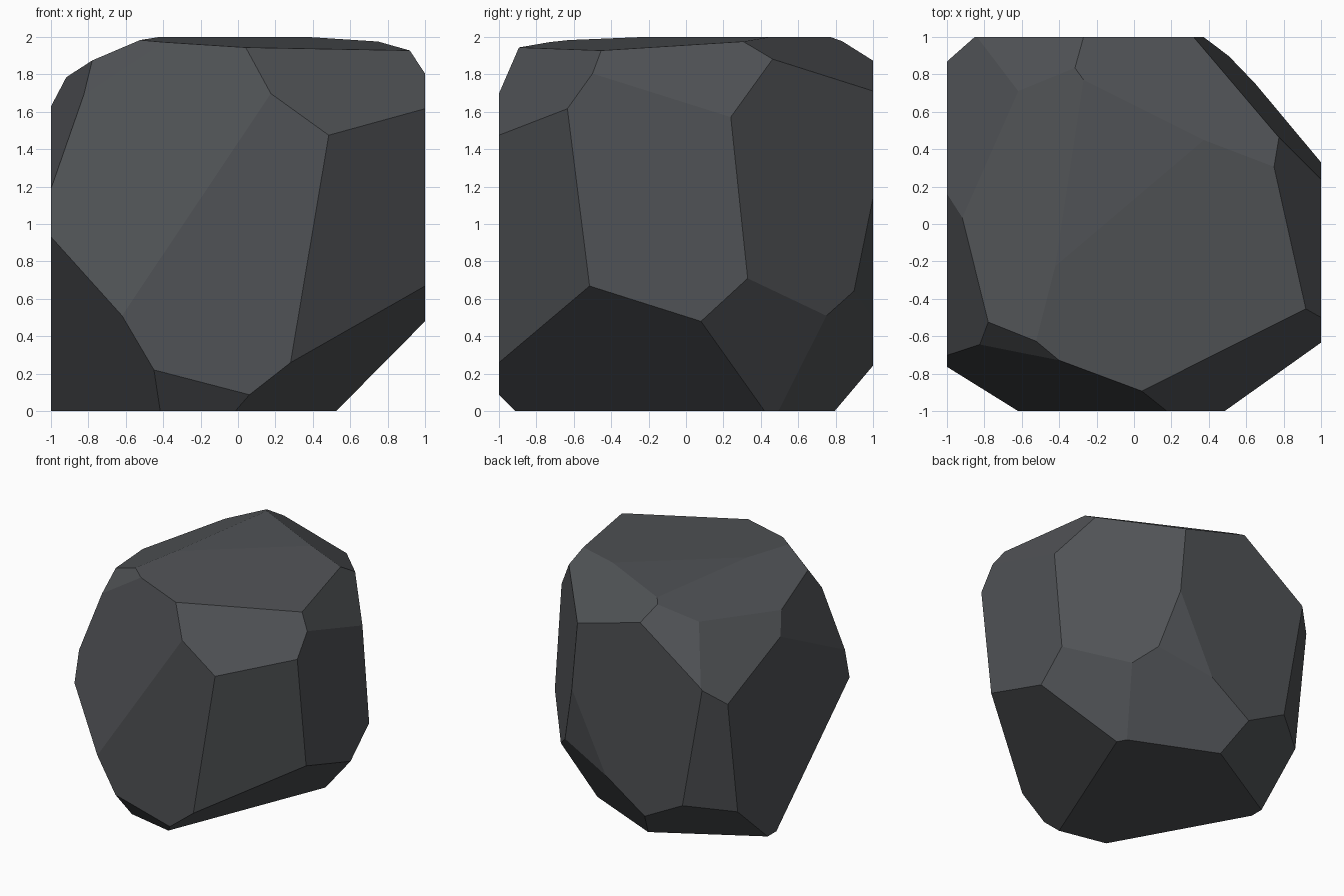
import bpy, bmesh
from mathutils import Vector

if "Cube" in bpy.data.objects:
    bpy.data.objects.remove(bpy.data.objects["Cube"])

# Each cut keeps the side where a*x + b*y + c*z <= d
CUTS = [
    # top facets
    (0.045, -0.053, 1, 1.993),
    (0.276, 0.552, 1, 2.351),
    (-0.401, 0.061, 1, 2.155),
    # upper bevels: back, back left, left, front left, front right, right
    (-0.714, 0.827, 1, 2.893),
    (-1.236, 0.43, 1, 2.934),
    (-2.7, -0.51, 1, 4.246),
    (-0.9, -1.19, 1, 3.20),
    (0.72, -1.4, 1, 3.224),
    (1.69, 0.315, 1, 3.337),
    # upright corner facets
    (-0.357, -1, 0.239, 1.343),
    (0.745, -1, -0.125, 1.177),
    (1, 0.879, 0.092, 1.355),
    (-0.765, 1, -0.138, 1.451),
    (0.268, 1, -0.131, 0.950),
    # undercuts: right, back right, back left, front left, front, front right
    (1.67, 0.92, -1, 1.264),
    (0.68, 1.55, -1, 1.095),
    (-0.52, 0.9, -1, 0.82),
    (-1.7, -0.95, -1, 1.494),
    (-0.26, -1.23, -1, 1.127),
    (0.783, -0.317, -1, 0.278),
]

# Block of stone, standing on the ground
bm = bmesh.new()
bmesh.ops.create_cube(bm, size=2)
bmesh.ops.translate(bm, verts=bm.verts, vec=(0, 0, 1))

# Chip off one flat facet per cut and cap the opening
for a, b, c, d in CUTS:
    n = Vector((a, b, c))
    bmesh.ops.bisect_plane(
        bm, geom=bm.verts[:] + bm.edges[:] + bm.faces[:], dist=1e-5,
        plane_co=n * (d / n.length_squared), plane_no=n, clear_outer=True)
    rim = [e for e in bm.edges if e.is_boundary]
    if rim:
        bmesh.ops.holes_fill(bm, edges=rim, sides=0)
bmesh.ops.recalc_face_normals(bm, faces=bm.faces)

mesh = bpy.data.meshes.new("rock")
bm.to_mesh(mesh)
bm.free()
rock = bpy.data.objects.new("rock", mesh)
bpy.context.collection.objects.link(rock)

# Dark grey stone colour
stone = bpy.data.materials.new("dark grey stone")
stone.diffuse_color = (0.08, 0.085, 0.092, 1)
stone.use_nodes = True
stone.node_tree.nodes["Principled BSDF"].inputs["Base Color"].default_value = stone.diffuse_color
mesh.materials.append(stone)
